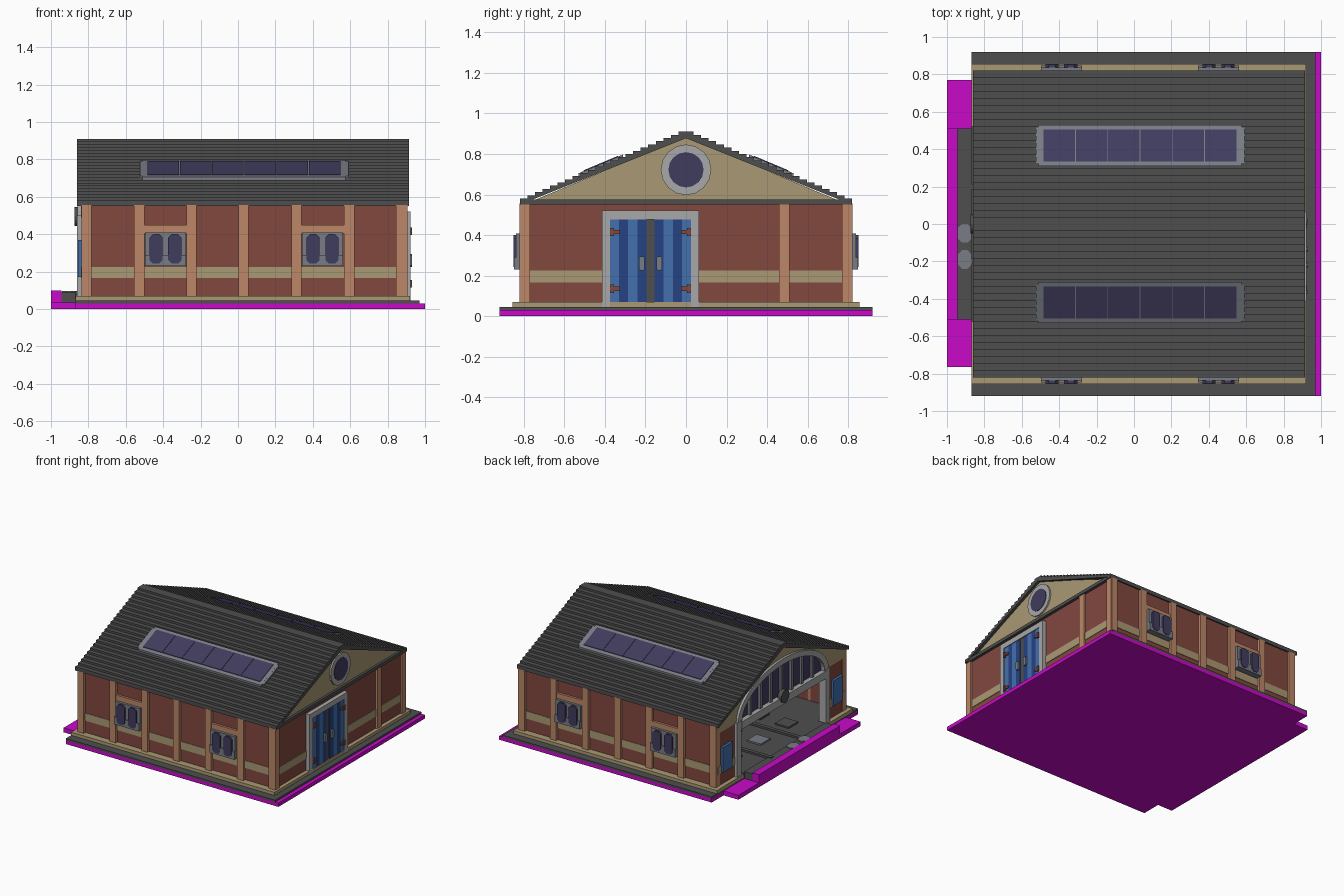
import bpy, bmesh, math
from mathutils import Vector

old = bpy.data.objects.get("Cube")
if old:
    bpy.data.objects.remove(old)


def material(name, *rgb):
    lin = [((c / 255 + 0.055) / 1.055) ** 2.4 if c > 10 else c / 3300 for c in rgb] + [1]
    m = bpy.data.materials.new(name)
    m.use_nodes = True
    m.diffuse_color = lin
    m.node_tree.nodes["Principled BSDF"].inputs["Base Color"].default_value = lin
    return m


MAGENTA = material("magenta", 200, 10, 200)
DARK = material("dark grey", 78, 78, 78)
TAN = material("tan", 170, 152, 115)
BRICK = material("brick red", 130, 72, 63)
CLAY = material("terracotta", 188, 135, 103)
LIGHT = material("light grey", 168, 168, 168)
STEEL = material("blue grey", 120, 124, 132)
GLASS = material("purple glass", 64, 60, 94)
BLUE = material("blue", 66, 112, 172)
NAVY = material("navy blue", 38, 66, 130)


def prism(name, pts, axis, a, b, mat):
    """Extrude a flat outline along an axis from a to b."""
    place = {"x": lambda u, v, w: (w, u, v),
             "y": lambda u, v, w: (u, w, v),
             "z": lambda u, v, w: (u, v, w)}[axis]
    bm = bmesh.new()
    face = bm.faces.new([bm.verts.new(place(u, v, a)) for u, v in pts])
    ext = bmesh.ops.extrude_face_region(bm, geom=[face])
    shift = Vector(place(0, 0, b - a))
    bmesh.ops.translate(bm, vec=shift,
                        verts=[g for g in ext["geom"] if isinstance(g, bmesh.types.BMVert)])
    bmesh.ops.recalc_face_normals(bm, faces=bm.faces)
    me = bpy.data.meshes.new(name)
    bm.to_mesh(me)
    bm.free()
    me.materials.append(mat)
    ob = bpy.data.objects.new(name, me)
    bpy.context.collection.objects.link(ob)
    return ob


def box(name, x0, x1, y0, y1, z0, z1, mat):
    return prism(name, [(x0, y0), (x1, y0), (x1, y1), (x0, y1)], "z", z0, z1, mat)


def chamfered(u0, u1, v0, v1, c):
    return [(u0 + c, v0), (u1 - c, v0), (u1, v0 + c), (u1, v1 - c),
            (u1 - c, v1), (u0 + c, v1), (u0, v1 - c), (u0, v0 + c)]


def arc(cu, cv, ru, rv, n, start=0.0, sweep=2 * math.pi, closed=True):
    m = n if closed else n - 1
    return [(cu + ru * math.cos(start + sweep * i / m),
             cv + rv * math.sin(start + sweep * i / m)) for i in range(n)]


# Base plates, floor and front apron
box("ground_plate", -0.87, 1, -0.92, 0.92, 0, 0.03, MAGENTA)
box("apron_plate", -1, -0.87, -0.765, 0.77, 0, 0.035, MAGENTA)
box("apron_curb", -1, -0.943, -0.51, 0.51, 0.035, 0.1, MAGENTA)
box("pavement", -0.87, 0.97, -0.92, 0.92, 0.03, 0.045, DARK)
box("foundation", -0.87, 0.92, -0.855, 0.855, 0.045, 0.07, TAN)
box("floor", -0.872, 0.87, -0.52, 0.52, 0.05, 0.08, DARK)
box("inner_floor", -0.8, 0.87, -0.78, 0.78, 0.05, 0.08, DARK)
box("entry_step", -0.943, -0.87, -0.51, 0.51, 0.03, 0.09, DARK)
for s in (-1, 1):
    box("track_rail", -0.9, 0.7, s * 0.2 - 0.015, s * 0.2 + 0.015, 0.08, 0.095, DARK)
for y in (-0.05, -0.19):
    prism("floor_stud", chamfered(-0.94, -0.87, y - 0.05, y + 0.05, 0.02), "z", 0.09, 0.096, STEEL)
for i in range(4):
    for y in (-0.35, 0, 0.35):
        x = -0.7 + 0.25 * i
        box("floor_tile", x, x + 0.12, y - 0.06, y + 0.06, 0.08, 0.092, STEEL if i == y else DARK)
box("workbench", -0.3, 0.3, -0.78, -0.68, 0.08, 0.16, STEEL)

# Long walls with pilasters, bands and windows
for s in (-1, 1):
    box("long_wall", -0.83, 0.89, *sorted((s * 0.77, s * 0.8)), 0.07, 0.56, BRICK)
    box("long_wall_band", -0.83, 0.89, *sorted((s * 0.79, s * 0.804)), 0.165, 0.225, TAN)
    for x in (-0.81, -0.528, -0.248, 0.03, 0.312, 0.595, 0.873):
        box("pilaster", x - 0.027, x + 0.027, *sorted((s * 0.77, s * 0.822)), 0.07, 0.555, CLAY)
    for x in (-0.388, 0.452):
        box("window_lintel", x - 0.115, x + 0.115, *sorted((s * 0.78, s * 0.818)), 0.405, 0.45, CLAY)
        box("window_frame", x - 0.11, x + 0.11, *sorted((s * 0.78, s * 0.838)), 0.235, 0.408, STEEL)
        box("window_sill", x - 0.11, x + 0.11, *sorted((s * 0.78, s * 0.848)), 0.23, 0.29, STEEL)
        for d in (-0.05, 0.05):
            prism("window_pane", chamfered(x + d - 0.035, x + d + 0.035, 0.243, 0.4, 0.018),
                  "y", s * 0.8, s * 0.852, GLASS)

# Door wall
box("door_wall", 0.86, 0.89, -0.8, 0.8, 0.07, 0.56, BRICK)
for y0, y1 in ((-0.8, -0.415), (0.065, 0.8)):
    box("door_wall_band", 0.88, 0.894, y0, y1, 0.165, 0.225, TAN)
for y in (-0.795, 0.485, 0.795):
    box("end_pilaster", 0.85, 0.905, y - 0.026, y + 0.026, 0.07, 0.555, CLAY)
for y0, y1 in ((-0.415, -0.375), (0.025, 0.065)):
    box("door_jamb", 0.87, 0.922, y0, y1, 0.045, 0.52, LIGHT)
box("door_head", 0.87, 0.922, -0.375, 0.025, 0.477, 0.52, LIGHT)
box("door_gap", 0.87, 0.911, -0.375, 0.025, 0.045, 0.477, DARK)
for s in (-1, 1):
    mid = -0.175
    for i in range(4):
        a, b = 0.02 + 0.045 * i, 0.065 + 0.045 * i
        box("door_plank", 0.88, 0.916, *sorted((mid + s * a, mid + s * b)), 0.045, 0.477,
            BLUE if i % 2 else NAVY)
    for z in (0.135, 0.415):
        box("door_hinge", 0.9, 0.925, *sorted((mid + s * 0.15, mid + s * 0.2)), z - 0.01, z + 0.01, BRICK)
        box("hinge_pin", 0.9, 0.93, *sorted((mid + s * 0.18, mid + s * 0.198)), z - 0.02, z + 0.02, BRICK)
    y = mid + s * 0.043
    prism("door_handle", chamfered(y - 0.014, y + 0.014, 0.225, 0.295, 0.008), "x", 0.9, 0.93, STEEL)

# Gable above the doors with round window
gable = [(-0.79, 0.555), (0.79, 0.555), (0, 0.885)]
prism("door_gable", gable, "x", 0.86, 0.893, TAN)
box("eave_beam", 0.86, 0.912, -0.82, 0.82, 0.55, 0.576, DARK)
prism("round_window_ring", arc(0, 0.722, 0.125, 0.125, 16), "x", 0.87, 0.905, LIGHT)
prism("round_window_glass", arc(0, 0.722, 0.087, 0.087, 16), "x", 0.88, 0.909, GLASS)

# Open end: side walls, portal frame and arched fanlight
SPRING, RISE = 0.49, 0.27
for s in (-1, 1):
    box("open_end_wall", -0.835, -0.8, *sorted((s * 0.56, s * 0.8)), 0.07, 0.56, BRICK)
    box("open_end_band", -0.84, -0.8, *sorted((s * 0.58, s * 0.8)), 0.165, 0.225, TAN)
    box("open_end_pilaster", -0.838, -0.79, *sorted((s * 0.77, s * 0.822)), 0.07, 0.555, CLAY)
    box("blue_panel", -0.855, -0.82, *sorted((s * 0.635, s * 0.755)), 0.17, 0.37, BLUE)
    box("portal_post", -0.86, -0.8, *sorted((s * 0.53, s * 0.585)), 0.07, 0.5, LIGHT)
box("portal_beam", -0.862, -0.8, -0.53, 0.53, 0.43, SPRING, LIGHT)
outer = arc(0, SPRING, 0.57, RISE + 0.03, 25, 0, math.pi, False)
inner = arc(0, SPRING, 0.52, RISE - 0.015, 25, 0, math.pi, False)
prism("open_gable", outer + [(-0.79, SPRING), (-0.79, 0.555), (0, 0.885), (0.79, 0.555), (0.79, SPRING)],
      "x", -0.84, -0.8, TAN)
prism("fanlight_arch", outer + inner[::-1], "x", -0.858, -0.8, LIGHT)
prism("fanlight_glass", inner, "x", -0.825, -0.815, GLASS)
for i in range(-3, 4):
    y = i * 0.13
    top = SPRING + (RISE - 0.01) * math.sqrt(1 - (y / 0.52) ** 2)
    box("fanlight_mullion", -0.845, -0.805, y - 0.012, y + 0.012, SPRING, top, STEEL)
prism("portal_medallion", arc(0, 0.495, 0.05, 0.05, 16), "x", -0.875, -0.84, DARK)

# Stepped tile roof
STEPS, HALF, EAVE, RIDGE = 22, 0.82, 0.565, 0.91
run, lift = HALF / STEPS, (RIDGE - EAVE) / STEPS
side = []
for k in range(STEPS):
    y = HALF - k * run
    side += [(y, EAVE + k * lift), (y, EAVE + (k + 1) * lift)]
profile = [(HALF, 0.55)] + side + [(-y, z) for y, z in side[::-1]] + [(-HALF, 0.55), (0, 0.878)]
prism("tiled_roof", profile, "x", -0.86, 0.915, DARK)


# Skylights on both slopes
def slope_plate(name, s, x0, x1, y0, y1, h, mat):
    def z(y):
        return RIDGE - (RIDGE - EAVE) * y / HALF
    prism(name, [(s * y0, z(y0) - 0.02), (s * y1, z(y1) - 0.02),
                 (s * y1, z(y1) + h), (s * y0, z(y0) + h)], "x", x0, x1, mat)


for s in (-1, 1):
    slope_plate("skylight_frame", s, -0.51, 0.575, 0.31, 0.53, 0.018, STEEL)
    slope_plate("skylight_frame_edge", s, -0.525, 0.59, 0.325, 0.515, 0.0175, STEEL)
    pane = 1.035 / 6
    for i in range(6):
        x = -0.485 + i * pane
        slope_plate("skylight_pane", s, x + 0.002, x + pane - 0.002, 0.335, 0.505, 0.022, GLASS)
